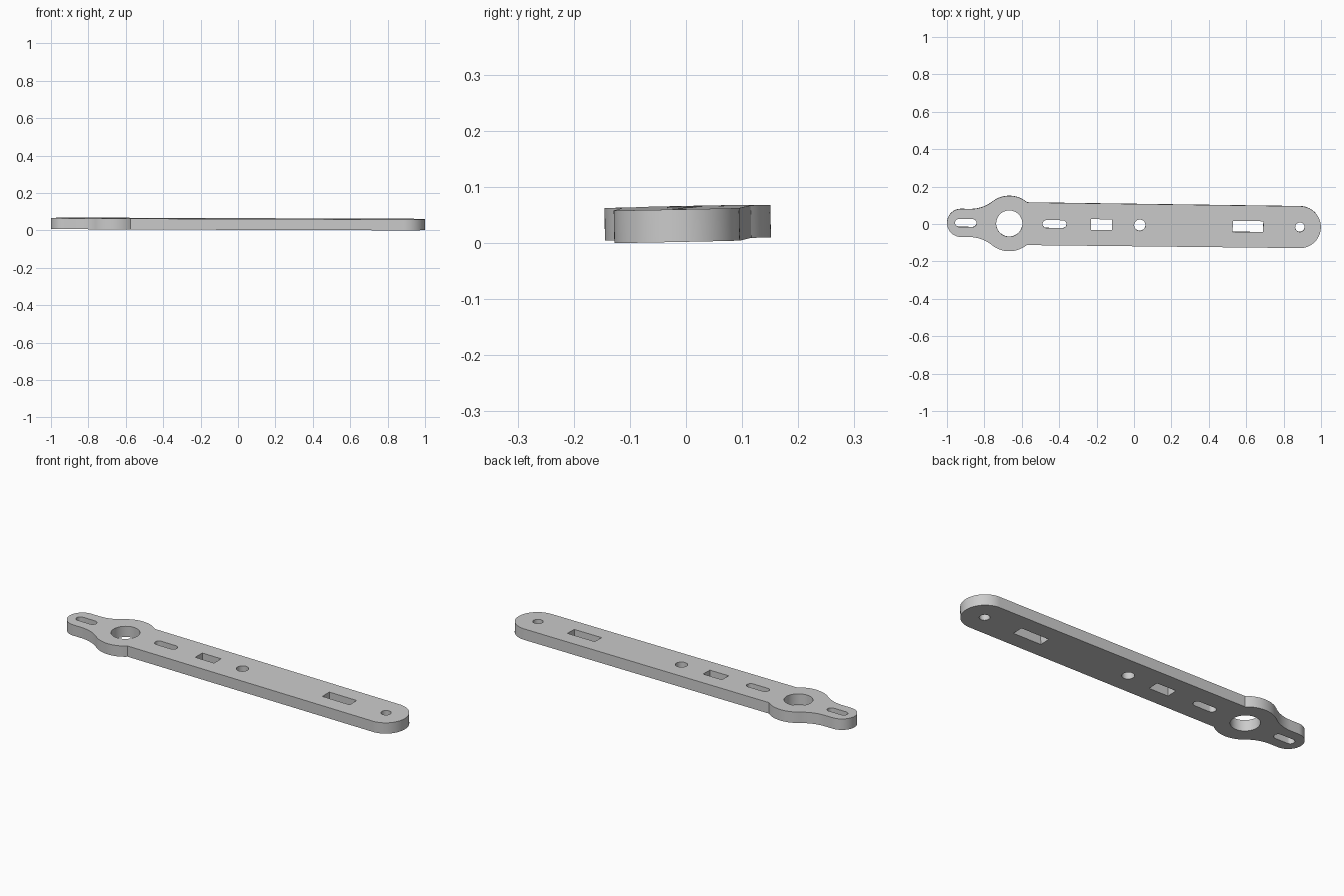
import bpy, bmesh
from math import pi, cos, sin, acos, asin, atan2
from mathutils import Matrix

cube = bpy.data.objects.get("Cube")
if cube:
    bpy.data.objects.remove(cube, do_unlink=True)

THICK = 0.058
RING_X, RING_R = -0.667, 0.148
TIP_X, TIP_R = -0.925, 0.075
END_X, END_R = 0.887, 0.112
BAR_HALF = 0.114


def arc(cx, cy, r, a0, a1, n):
    return [(cx + r * cos(a0 + (a1 - a0) * i / n),
             cy + r * sin(a0 + (a1 - a0) * i / n)) for i in range(n + 1)]


def circle(x, r, n=48):
    return arc(x, 0, r, 0, 2 * pi, n)[:-1]


def slot(x0, x1, r):
    return arc(x1 - r, 0, r, -pi / 2, pi / 2, 16) + arc(x0 + r, 0, r, pi / 2, 1.5 * pi, 16)


def rectangle(x0, x1, h):
    return [(x0, -h), (x1, -h), (x1, h), (x0, h)]


# Outline: rounded tip, concave neck, ring boss, long bar with a round end
dx = 0.21
neck_r = (dx**2 + TIP_R**2 - RING_R**2) / (2 * (RING_R - TIP_R))
neck_a = atan2(-(TIP_R + neck_r), dx)
upper = arc(TIP_X, 0, TIP_R, pi, pi / 2, 16)
upper += arc(RING_X - dx, TIP_R + neck_r, neck_r, -pi / 2, neck_a, 14)
upper += arc(RING_X, 0, RING_R, neck_a + pi, asin(BAR_HALF / RING_R), 24)[1:]
upper += arc(END_X, 0, END_R, pi / 2, 0, 24)
outline = upper + [(x, -y) for x, y in reversed(upper[1:-1])]

# Openings along the centre line
openings = [
    slot(-0.957, -0.842, 0.021),
    circle(RING_X, 0.07, 64),
    slot(-0.489, -0.361, 0.021),
    rectangle(-0.23, -0.118, 0.029),
    circle(0.031, 0.03),
    rectangle(0.528, 0.691, 0.029),
    circle(END_X, 0.025),
]

# Filled profile extruded to a plate
curve = bpy.data.curves.new("plate_profile", 'CURVE')
curve.dimensions = '2D'
curve.fill_mode = 'BOTH'
curve.extrude = THICK / 2
for points in [outline] + openings:
    spline = curve.splines.new('POLY')
    spline.points.add(len(points) - 1)
    for p, (x, y) in zip(spline.points, points):
        p.co = (x, y, 0, 1)
    spline.use_cyclic_u = True
plate = bpy.data.objects.new("link_plate", curve)
bpy.context.collection.objects.link(plate)
bpy.ops.object.select_all(action='DESELECT')
plate.select_set(True)
bpy.context.view_layer.objects.active = plate
bpy.ops.object.convert(target='MESH')
plate = bpy.context.object
plate.name = "link_plate"

# Weld, and lay the plate with its slight lean
bm = bmesh.new()
bm.from_mesh(plate.data)
bmesh.ops.remove_doubles(bm, verts=bm.verts, dist=0.0001)
bmesh.ops.recalc_face_normals(bm, faces=bm.faces)
lean = (Matrix.Rotation(0.02, 4, 'X') @ Matrix.Rotation(0.003, 4, 'Y')
        @ Matrix.Rotation(-0.0125, 4, 'Z'))
bm.transform(Matrix.Translation((0, -0.0053, 0)) @ lean)
low = min(v.co.z for v in bm.verts)
bmesh.ops.translate(bm, verts=bm.verts, vec=(0, 0, -low))
bm.to_mesh(plate.data)
bm.free()

# Plain grey metal
grey = bpy.data.materials.new("light_grey")
grey.use_nodes = True
colour = (0.6, 0.6, 0.6, 1)
grey.diffuse_color = colour
grey.node_tree.nodes["Principled BSDF"].inputs["Base Color"].default_value = colour
plate.data.materials.clear()
plate.data.materials.append(grey)
for poly in plate.data.polygons:
    poly.material_index = 0
bpy.ops.object.shade_smooth_by_angle(angle=pi / 6)
